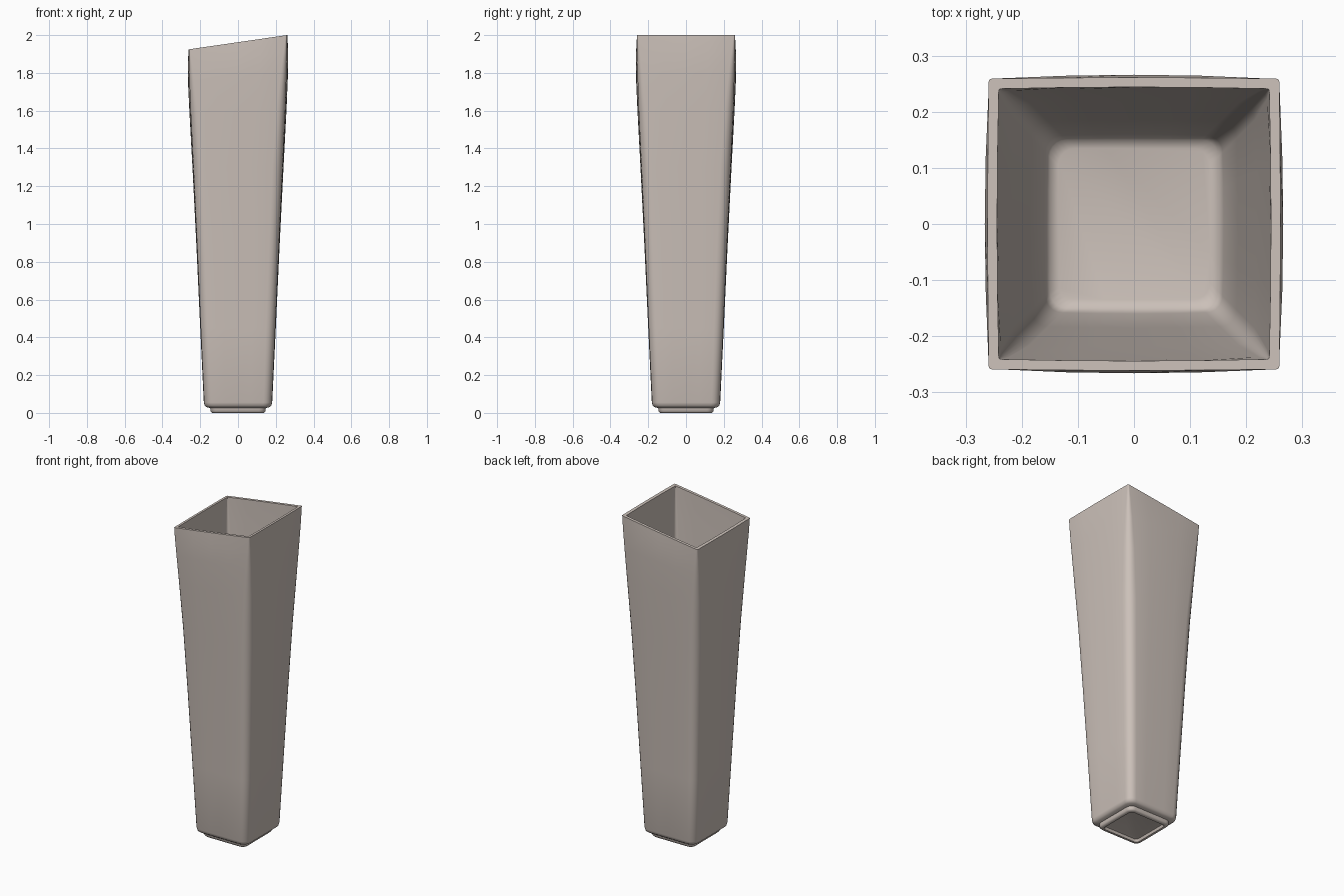
import bpy, bmesh, math

if "Cube" in bpy.data.objects:
    bpy.data.objects.remove(bpy.data.objects["Cube"])

clay = bpy.data.materials.new("warm grey ceramic")
clay.diffuse_color = (0.60, 0.53, 0.485, 1)
clay.use_nodes = True
clay.node_tree.nodes["Principled BSDF"].inputs["Base Color"].default_value = clay.diffuse_color

ARC = 6          # points per rounded corner


def ring(bm, z, half, radius, bulge=0.0, slant=0.0):
    """Rounded-square loop with slightly bowed sides, tilted along x."""
    verts = []
    for q in range(4):
        a0 = q * math.pi / 2
        pts = []
        for i in range(ARC):
            a = math.pi / 2 * i / (ARC - 1)
            pts.append((half - radius + radius * math.cos(a),
                        half - radius + radius * math.sin(a)))
        # bowed points along the following side
        span = half - radius
        for t in (0.5, 0.0, -0.5):
            pts.append((span * t, half + bulge * (1 - t * t)))
        for x, y in pts:
            X = x * math.cos(a0) - y * math.sin(a0)
            Y = x * math.sin(a0) + y * math.cos(a0)
            verts.append(bm.verts.new((X, Y, z + slant * X)))
    return verts


# z, half width, corner radius, side bulge, slant
profile = [
    # recessed underside and foot
    (0.018, 0.105, 0.015, 0, 0),
    (0.015, 0.118, 0.02, 0, 0),
    (0.0, 0.124, 0.02, 0, 0),
    (0.0, 0.138, 0.03, 0, 0),
    (0.008, 0.146, 0.035, 0, 0),
    (0.026, 0.147, 0.035, 0, 0),
    # shoulder
    (0.030, 0.165, 0.04, 0, 0),
    (0.038, 0.176, 0.045, 0, 0),
    (0.055, 0.180, 0.045, 0.001, 0),
    # tapering body
    (0.45, 0.198, 0.05, 0.002, 0),
    (0.90, 0.218, 0.053, 0.003, 0),
    (1.30, 0.237, 0.055, 0.004, 0.01),
    (1.60, 0.251, 0.045, 0.006, 0.04),
    (1.78, 0.257, 0.03, 0.008, 0.09),
    (1.88, 0.259, 0.018, 0.007, 0.12),
    # slanted rim
    (1.9625, 0.259, 0.006, 0.002, 0.145),
    (1.9625, 0.241, 0.004, 0.003, 0.145),
    # inside wall and floor
    (1.80, 0.237, 0.015, 0.004, 0.09),
    (1.30, 0.215, 0.03, 0.003, 0.01),
    (0.60, 0.183, 0.03, 0.002, 0),
    (0.09, 0.158, 0.03, 0.002, 0),
    (0.07, 0.150, 0.03, 0, 0),
    (0.065, 0.135, 0.03, 0, 0),
]

# Vase: one continuous loft, foot to rim and back down the inside
bm = bmesh.new()
loops = [ring(bm, *p) for p in profile]
n = len(loops[0])
for a, b in zip(loops, loops[1:]):
    for i in range(n):
        j = (i + 1) % n
        bm.faces.new((a[i], a[j], b[j], b[i]))
bm.faces.new(list(reversed(loops[0])))
bm.faces.new(loops[-1])
bmesh.ops.recalc_face_normals(bm, faces=bm.faces)

mesh = bpy.data.meshes.new("square_vase")
bm.to_mesh(mesh)
bm.free()
mesh.materials.append(clay)
vase = bpy.data.objects.new("square_vase", mesh)
bpy.context.collection.objects.link(vase)
bpy.context.view_layer.objects.active = vase
vase.select_set(True)
bpy.ops.object.shade_smooth_by_angle(angle=math.radians(50))
